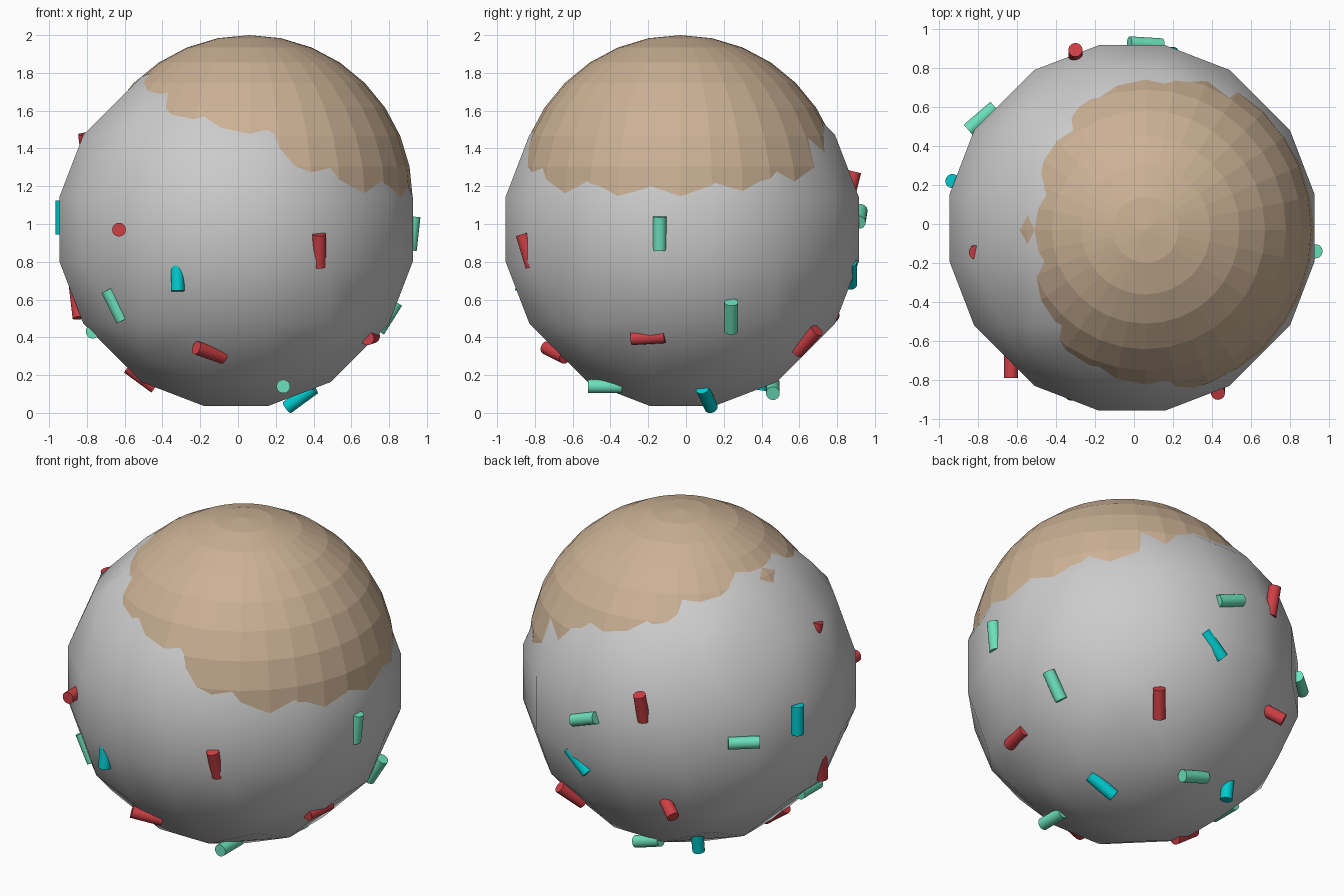
import bpy
import bmesh
from math import sqrt
from mathutils import Vector

if "Cube" in bpy.data.objects:
    bpy.data.objects.remove(bpy.data.objects["Cube"])


def material(name, rgb):
    m = bpy.data.materials.new(name)
    m.diffuse_color = (*rgb, 1)
    m.use_nodes = True
    m.node_tree.nodes["Principled BSDF"].inputs["Base Color"].default_value = m.diffuse_color
    return m


RED = material("red", (0.62, 0.05, 0.06))
MINT = material("mint", (0.15, 0.75, 0.5))
CYAN = material("cyan", (0.0, 0.6, 0.62))
TAN = material("tan", (0.6, 0.44, 0.3))

# Coarse round body: a 4x4 grid of points on each of six sides, pushed onto a sphere
R = 0.966
bm = bmesh.new()
for axis in range(3):
    for side in (-1, 1):
        for a in (-0.5, -0.17, 0.17, 0.5):
            for b in (-0.5, -0.17, 0.17, 0.5):
                p = [a, b]
                p.insert(axis, side * sqrt(R * R - a * a - b * b))
                bm.verts.new(p)
bmesh.ops.convex_hull(bm, input=bm.verts[:])
bmesh.ops.recalc_face_normals(bm, faces=bm.faces[:])
for f in bm.faces:
    f.smooth = True
mesh = bpy.data.meshes.new("body")
bm.to_mesh(mesh)
bm.free()
body = bpy.data.objects.new("body", mesh)
body.location = (-0.01, -0.02, 0.972)
bpy.context.collection.objects.link(body)

# Flat-faced icing cap, sunk into the body
bpy.ops.mesh.primitive_uv_sphere_add(segments=32, ring_count=16, radius=0.865,
                                     location=(0.06, -0.03, 1.135))
cap = bpy.context.object
cap.name = "icing_cap"
cap.data.materials.append(TAN)

# Sprinkles: colour, centre, axis direction
sprinkles = [
    (RED, (-0.63, -0.70, 0.97), (0, 1, 0)),
    (RED, (0.43, -0.84, 0.86), (0, -0.3, 1)),
    (RED, (-0.15, -0.69, 0.32), (0.17, 0.12, -0.06)),
    (RED, (-0.51, -0.16, 0.19), (0.15, 0, -0.11)),
    (RED, (-0.85, -0.13, 0.59), (-0.02, 0.04, 0.17)),
    (RED, (-0.80, -0.13, 1.39), (-0.02, -0.03, 0.17)),
    (RED, (-0.30, 0.87, 1.19), (0, 0.25, 1)),
    (RED, (-0.39, 0.74, 0.55), (-0.1, 0.06, -0.06)),
    (RED, (0.35, 0.64, 0.38), (0.1, 0.12, 0.13)),
    (RED, (0.70, -0.20, 0.40), (0.03, 0.17, 0.01)),
    (MINT, (-0.65, -0.57, 0.57), (0.08, 0, -0.16)),
    (MINT, (-0.77, -0.12, 0.43), (0, 1, 0)),
    (MINT, (-0.78, 0.54, 0.97), (0.14, 0.12, 0)),
    (MINT, (0.06, 0.92, 1.04), (-0.16, 0.01, 0.06)),
    (MINT, (0.92, -0.14, 0.95), (0.02, 0, 0.18)),
    (MINT, (0.79, 0.24, 0.51), (0.1, 0, 0.16)),
    (MINT, (0.24, -0.43, 0.14), (0, 1, 0)),
    (MINT, (-0.06, 0.46, 0.13), (0.16, 0, -0.05)),
    (CYAN, (-0.32, -0.86, 0.735), (0, 0.1, 1)),
    (CYAN, (-0.93, 0.22, 1.035), (0, 0, 1)),
    (CYAN, (0.14, 0.87, 0.74), (-0.13, 0, -0.12)),
    (CYAN, (0.33, 0.11, 0.08), (0.15, -0.05, 0.11)),
    (CYAN, (-0.36, 0.40, 0.21), (0.0, 0.02, 0.15)),
]
for i, (mat, pos, axis) in enumerate(sprinkles):
    bpy.ops.mesh.primitive_cylinder_add(vertices=32, radius=0.036, depth=0.18, location=pos)
    s = bpy.context.object
    s.name = f"sprinkle_{i + 1}"
    s.rotation_mode = 'QUATERNION'
    s.rotation_quaternion = Vector(axis).to_track_quat('Z', 'Y')
    s.data.materials.append(mat)
    bpy.ops.object.shade_smooth_by_angle()
